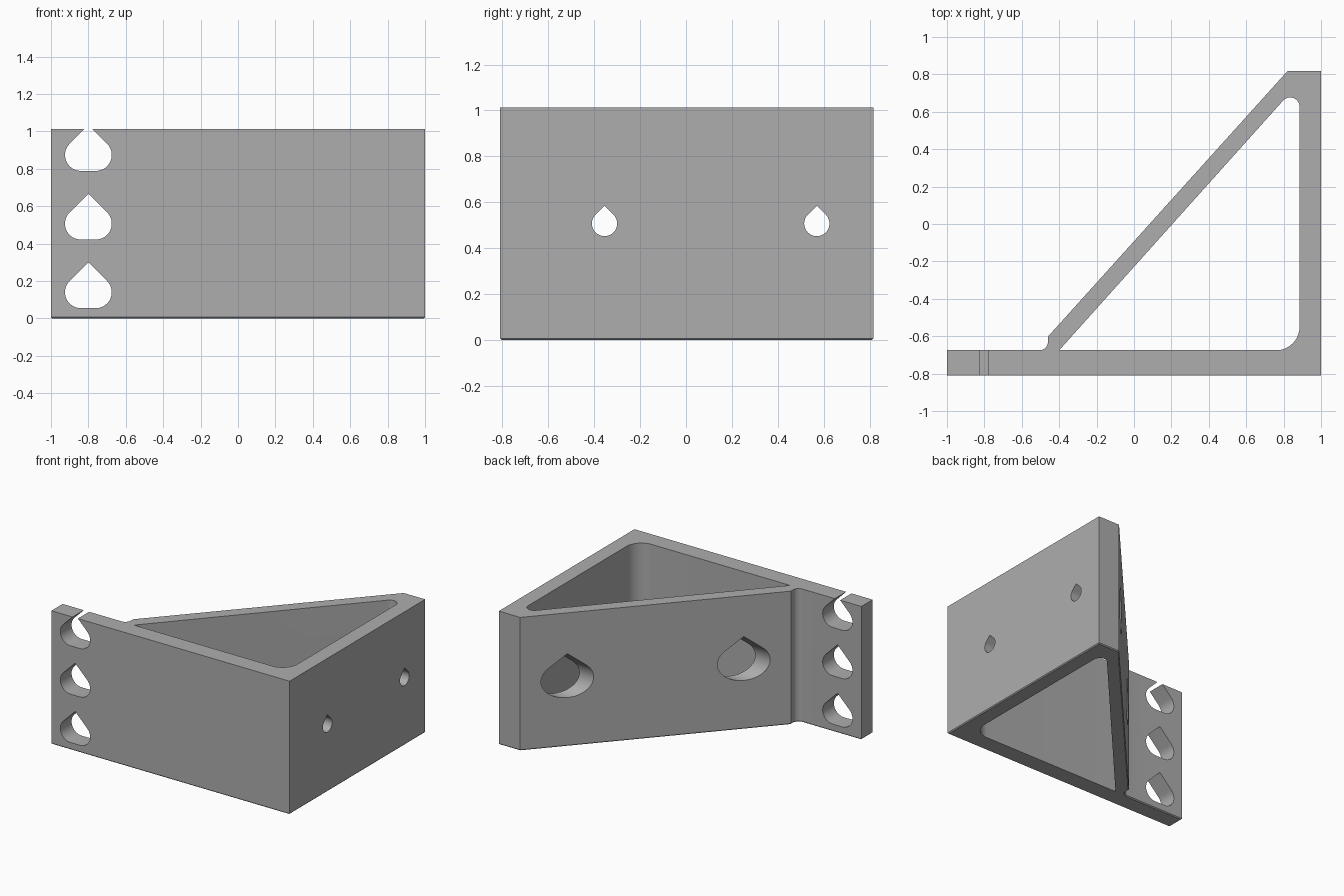
import bpy, bmesh, math
from mathutils import Vector

if "Cube" in bpy.data.objects:
    bpy.data.objects.remove(bpy.data.objects["Cube"])

H = 1.012    # bracket height
MID = 0.507  # screw hole height

grey = bpy.data.materials.new("plain grey")
grey.diffuse_color = (0.42, 0.42, 0.42, 1)
grey.use_nodes = True
grey.node_tree.nodes["Principled BSDF"].inputs["Base Color"].default_value = grey.diffuse_color


def arc(cx, cy, r, a0, a1, n=10):
    """Points on an arc, angles in degrees."""
    return [(cx + r * math.cos(math.radians(a0 + (a1 - a0) * i / n)),
             cy + r * math.sin(math.radians(a0 + (a1 - a0) * i / n))) for i in range(n + 1)]


def prism(name, points, push, chamfer=0):
    """Extrude a closed loop of 3D points along a vector."""
    bm = bmesh.new()
    base = bm.faces.new([bm.verts.new(p) for p in points])
    ext = bmesh.ops.extrude_face_region(bm, geom=[base], use_keep_orig=True)
    bmesh.ops.translate(bm, vec=push, verts=[v for v in ext["geom"] if isinstance(v, bmesh.types.BMVert)])
    bmesh.ops.recalc_face_normals(bm, faces=bm.faces)
    if chamfer:
        low = [e for e in bm.edges if all(v.co.z < 1e-5 for v in e.verts)]
        bmesh.ops.bevel(bm, geom=low, offset=chamfer, segments=1, affect='EDGES')
    mesh = bpy.data.meshes.new(name)
    bm.to_mesh(mesh)
    bm.free()
    mesh.materials.append(grey)
    ob = bpy.data.objects.new(name, mesh)
    bpy.context.collection.objects.link(ob)
    return ob


def teardrop(cx, cz, r, half=0.0):
    """Round hole, optionally widened, with a 45 degree pointed roof."""
    pts = arc(cx - half, cz, r, 135, 270, 18) + arc(cx + half, cz, r, -90, 45, 18)
    if not half:
        pts.pop(19)  # the two arcs share their lowest point
    return pts + [(cx, cz + r * math.sqrt(2) + half)]


# Outer outline: mounting plate, side plate and diagonal brace
outer = [(-1, -0.81), (1, -0.81), (1, 0.817), (0.82, 0.817), (-0.46, -0.602)]
outer += arc(-0.505, -0.63, 0.045, 0, -90) + [(-1, -0.675)]
bracket = prism("bracket", [(x, y, 0) for x, y in outer], Vector((0, 0, H)), 0.007)

# Triangular opening with rounded corners
inner = [(-0.40, -0.675)] + arc(0.76, -0.55, 0.125, -90, 0, 14) + arc(0.835, 0.627, 0.05, 0, 138, 14)
cutters = [prism("opening_cutter", [(x, y, -0.1) for x, y in inner], Vector((0, 0, H + 0.2)))]

# Three wide slots in the mounting plate, the top one breaking through the edge
for i in range(3):
    loop = teardrop(-0.8, 0.14 + i * 0.367, 0.085, 0.04)
    cutters.append(prism("slot_cutter", [(x, -0.9, z) for x, z in loop], Vector((0, 0.4, 0))))

# Screw holes in the side plate, and wide access holes through the brace
for y in (-0.355, 0.57):
    cutters.append(prism("screw_cutter", [(0.8, a, z) for a, z in teardrop(y, MID, 0.055)],
                         Vector((0.4, 0, 0))))
    cutters.append(prism("access_cutter", [(-0.8, a, z) for a, z in teardrop(y, MID, 0.138)],
                         Vector((1.68, 0, 0))))

for c in cutters:
    c.hide_render = True
    mod = bracket.modifiers.new("cut", 'BOOLEAN')
    mod.operation = 'DIFFERENCE'
    mod.solver = 'EXACT'
    mod.object = c

# Bake the cuts and drop the cutters
bpy.context.view_layer.update()
deps = bpy.context.evaluated_depsgraph_get()
final = bpy.data.meshes.new_from_object(bracket.evaluated_get(deps))
bracket.modifiers.clear()
bracket.data = final
for c in cutters:
    bpy.data.objects.remove(c)

bpy.context.view_layer.objects.active = bracket
bracket.select_set(True)
bpy.ops.object.shade_smooth_by_angle(angle=math.radians(30))
